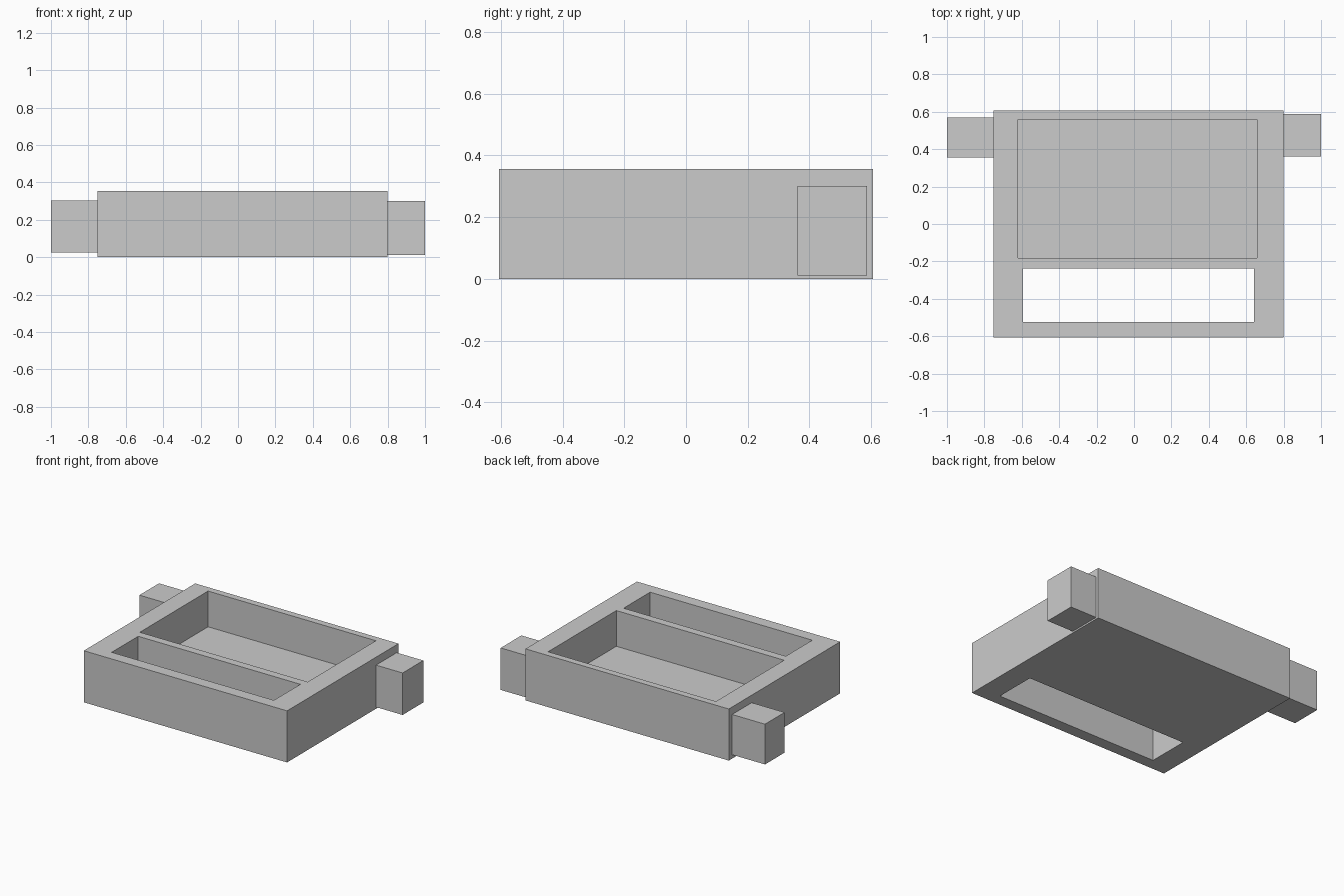
import bpy

if "Cube" in bpy.data.objects:
    bpy.data.objects.remove(bpy.data.objects["Cube"])


def box(name, x, y, z):
    """Box spanning the given (min, max) ranges."""
    centre = [(a + b) / 2 for a, b in (x, y, z)]
    size = [b - a for a, b in (x, y, z)]
    bpy.ops.mesh.primitive_cube_add(size=1, location=centre)
    ob = bpy.context.object
    ob.name = name
    ob.scale = size
    bpy.ops.object.transform_apply(location=False, rotation=False, scale=True)
    return ob


def cut(target, cutter):
    """Subtract a hidden cutter from the target."""
    mod = target.modifiers.new(cutter.name, 'BOOLEAN')
    mod.operation = 'DIFFERENCE'
    mod.solver = 'EXACT'
    mod.object = cutter
    cutter.hide_render = True
    cutter.hide_set(True)


# Main tray body
body = box("tray_body", (-0.75, 0.798), (-0.606, 0.606), (0, 0.355))

# Wide pocket with a floor, and the front slot that goes right through
cut(body, box("pocket_cutter", (-0.62, 0.658), (-0.182, 0.56), (0.109, 0.5)))
cut(body, box("slot_cutter", (-0.594, 0.641), (-0.525, -0.237), (-0.2, 0.5)))

# Side lugs near the back
box("left_lug", (-1.0, -0.75), (0.356, 0.569), (0.026, 0.303))
box("right_lug", (0.798, 1.0), (0.362, 0.587), (0.011, 0.3))
